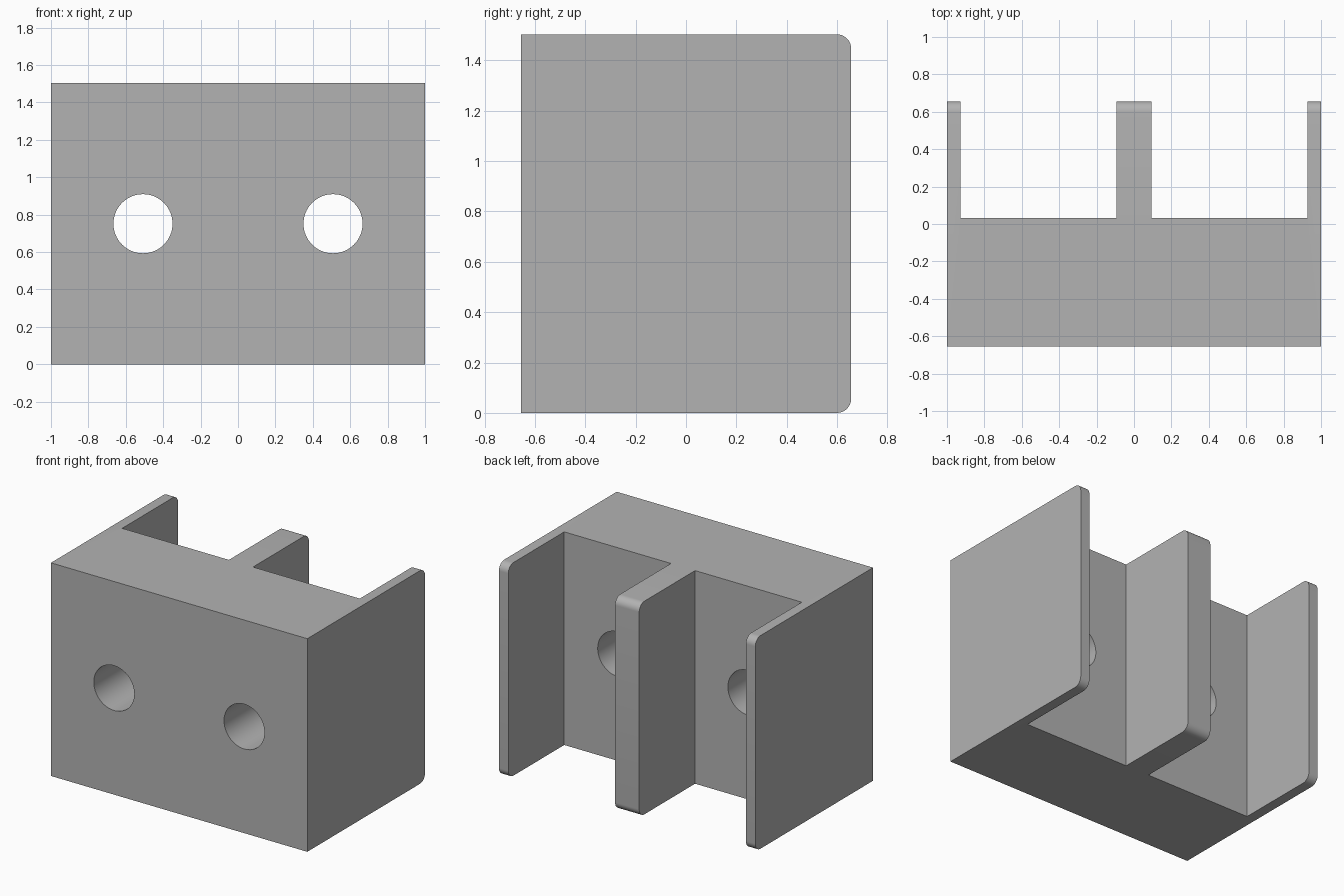
import bpy, bmesh, math

cube = bpy.data.objects.get("Cube")
if cube:
    bpy.data.objects.remove(cube, do_unlink=True)

HEIGHT, FRONT, BACK, POCKET = 1.503, -0.656, 0.656, 0.033
WALL_INNER, RIB_HALF = 0.927, 0.094
HOLE_X, HOLE_R = 0.508, 0.158

grey = bpy.data.materials.new("plain grey")
grey.use_nodes = True
colour = (0.45, 0.45, 0.45, 1)
grey.diffuse_color = colour
grey.node_tree.nodes["Principled BSDF"].inputs["Base Color"].default_value = colour

# Bracket body: half of the three-pronged plan, mirrored and extruded upward
half = [(1, FRONT), (1, BACK), (WALL_INNER, BACK), (WALL_INNER, POCKET),
        (RIB_HALF, POCKET), (RIB_HALF, BACK)]
plan = half + [(-x, y) for x, y in reversed(half)]
bm = bmesh.new()
base = bm.faces.new([bm.verts.new((x, y, 0)) for x, y in plan])
top = bmesh.ops.extrude_face_region(bm, geom=[base])["geom"]
bmesh.ops.translate(bm, vec=(0, 0, HEIGHT),
                    verts=[v for v in top if isinstance(v, bmesh.types.BMVert)])
bmesh.ops.recalc_face_normals(bm, faces=bm.faces)

# Rounded upper and lower corners at the free ends of the prongs
tips = [e for e in bm.edges
        if all(abs(v.co.y - BACK) < 1e-4 for v in e.verts)
        and abs(e.verts[0].co.z - e.verts[1].co.z) < 1e-4]
bmesh.ops.bevel(bm, geom=tips, offset=0.057, segments=10, profile=0.5, affect='EDGES')
mesh = bpy.data.meshes.new("bracket_body")
bm.to_mesh(mesh)
bm.free()
body = bpy.data.objects.new("bracket_body", mesh)
bpy.context.collection.objects.link(body)
mesh.materials.append(grey)

# Two round screw holes through the front plate
for side, name in ((1, "left"), (-1, "right")):
    bpy.ops.mesh.primitive_cylinder_add(
        vertices=64, radius=HOLE_R, depth=1,
        location=(side * HOLE_X, -0.3, HEIGHT / 2), rotation=(math.pi / 2, 0, 0))
    cutter = bpy.context.object
    cutter.name = name + "_hole_cutter"
    cutter.data.materials.append(grey)
    cut = body.modifiers.new(name + "_hole", 'BOOLEAN')
    cut.operation, cut.solver, cut.object = 'DIFFERENCE', 'EXACT', cutter
    bpy.ops.object.select_all(action='DESELECT')
    body.select_set(True)
    bpy.context.view_layer.objects.active = body
    bpy.ops.object.modifier_apply(modifier=cut.name)
    bpy.data.objects.remove(cutter, do_unlink=True)

# Smooth curved surfaces, crisp flat edges
bpy.ops.object.shade_smooth_by_angle(angle=math.radians(30))
